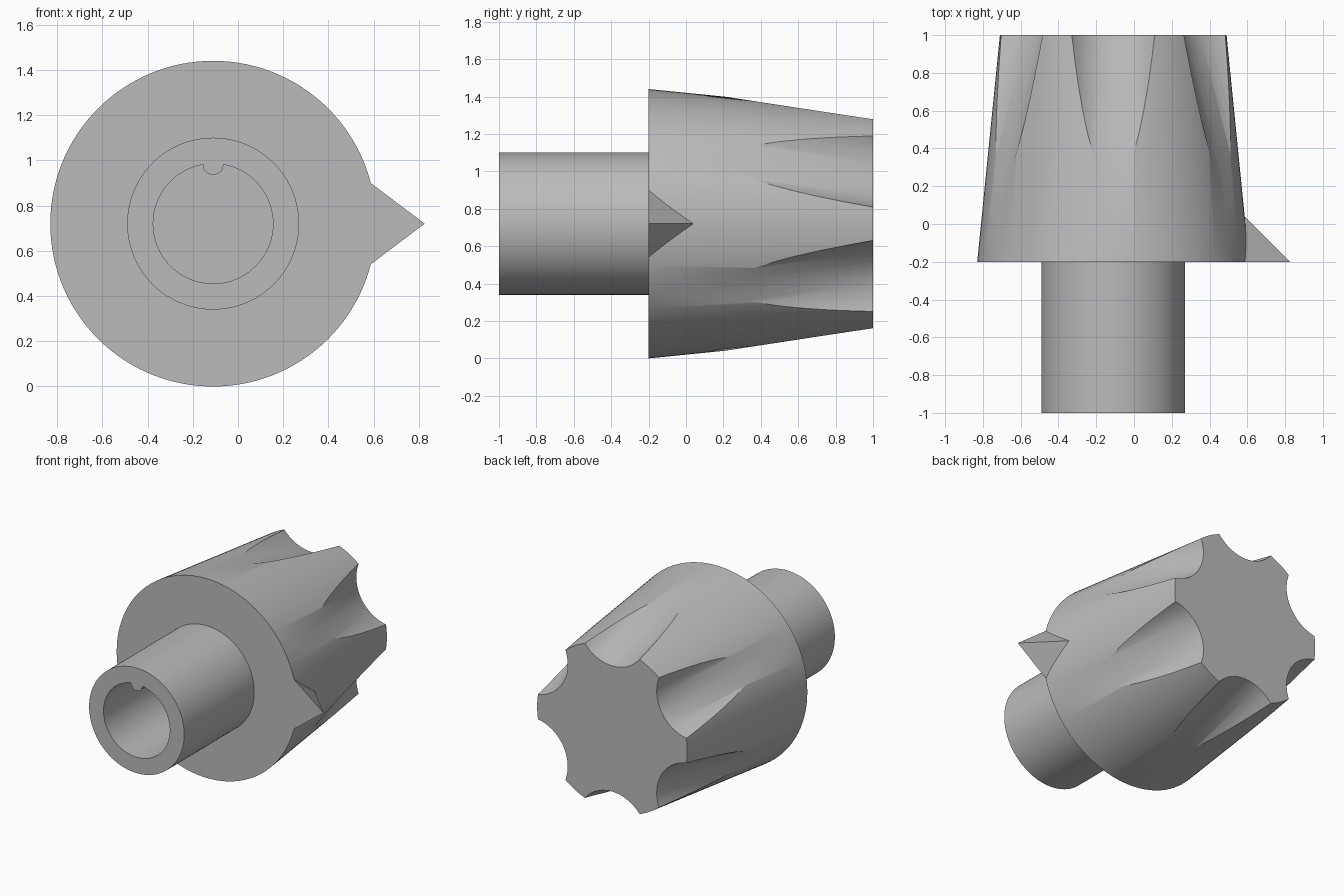
import bpy, bmesh, math
from mathutils import Vector, Matrix

if "Cube" in bpy.data.objects:
    bpy.data.objects.remove(bpy.data.objects["Cube"])

CX, CZ = -0.11, 0.72          # turning axis, parallel to y
CENTRE = Vector((CX, 0, CZ))

grey = bpy.data.materials.new("grey plastic")
grey.use_nodes = True
grey.diffuse_color = (0.5, 0.5, 0.5, 1)
grey.node_tree.nodes["Principled BSDF"].inputs["Base Color"].default_value = (0.5, 0.5, 0.5, 1)


def make(name, bm):
    bmesh.ops.recalc_face_normals(bm, faces=bm.faces)
    mesh = bpy.data.meshes.new(name)
    bm.to_mesh(mesh)
    bm.free()
    mesh.materials.append(grey)
    ob = bpy.data.objects.new(name, mesh)
    bpy.context.collection.objects.link(ob)
    return ob


def rod(name, start, end, radius, sides=64):
    """Cylinder between two points given relative to the turning axis."""
    start, end = Vector(start), Vector(end)
    axis = end - start
    mat = Matrix.Translation(CENTRE + (start + end) / 2) @ axis.to_track_quat('Z', 'Y').to_matrix().to_4x4()
    bm = bmesh.new()
    bmesh.ops.create_cone(bm, cap_ends=True, segments=sides, radius1=radius,
                          radius2=radius, depth=axis.length, matrix=mat)
    return make(name, bm)


def activate(ob):
    bpy.ops.object.select_all(action='DESELECT')
    ob.select_set(True)
    bpy.context.view_layer.objects.active = ob


def cut(target, cutter):
    mod = target.modifiers.new("cut", 'BOOLEAN')
    mod.operation, mod.solver, mod.object = 'DIFFERENCE', 'EXACT', cutter
    activate(target)
    bpy.ops.object.modifier_apply(modifier=mod.name)
    bpy.data.objects.remove(cutter)


# Shaft and tapered grip, turned from one profile of (radius, y)
profile = [(0, -1), (0.38, -1), (0.38, -0.2), (0.72, -0.2), (0.6, 1), (0, 1)]
bm = bmesh.new()
verts = [bm.verts.new((CX + r, y, CZ)) for r, y in profile]
edges = [bm.edges.new(pair) for pair in zip(verts, verts[1:])]
bmesh.ops.spin(bm, geom=verts + edges, cent=CENTRE, axis=(0, 1, 0),
               angle=math.tau, steps=120, use_duplicate=False)
bmesh.ops.remove_doubles(bm, verts=bm.verts, dist=0.0005)
knob = make("knob_body", bm)

# Six finger flutes, cut by tilted cylinders
for i in range(6):
    a = math.radians(30 + 60 * i)
    near, far = [(r * math.cos(a), y, r * math.sin(a)) for r, y in ((1.155, -0.4), (0.67, 1.3))]
    cut(knob, rod("flute_cutter", near, far, 0.29))

# Blind bore with a small round key along its top
bore = rod("bore_cutter", (0, -1.1, 0), (0, -0.2, 0), 0.265, 96)
cut(bore, rod("key_cutter", (0, -1.2, 0.262), (0, -0.1, 0.262), 0.046, 32))
cut(knob, bore)
activate(knob)
bpy.ops.object.shade_smooth_by_angle(angle=math.radians(30))

# Pointer wedge on the left of the grip
bm = bmesh.new()
tip, top, low, back = [bm.verts.new(p) for p in (
    (0.825, -0.2, CZ), (0.58, -0.2, CZ + 0.185), (0.58, -0.2, CZ - 0.185), (0.58, 0.045, CZ))]
for tri in ((tip, top, low), (tip, top, back), (tip, low, back), (top, low, back)):
    bm.faces.new(tri)
make("pointer", bm)
